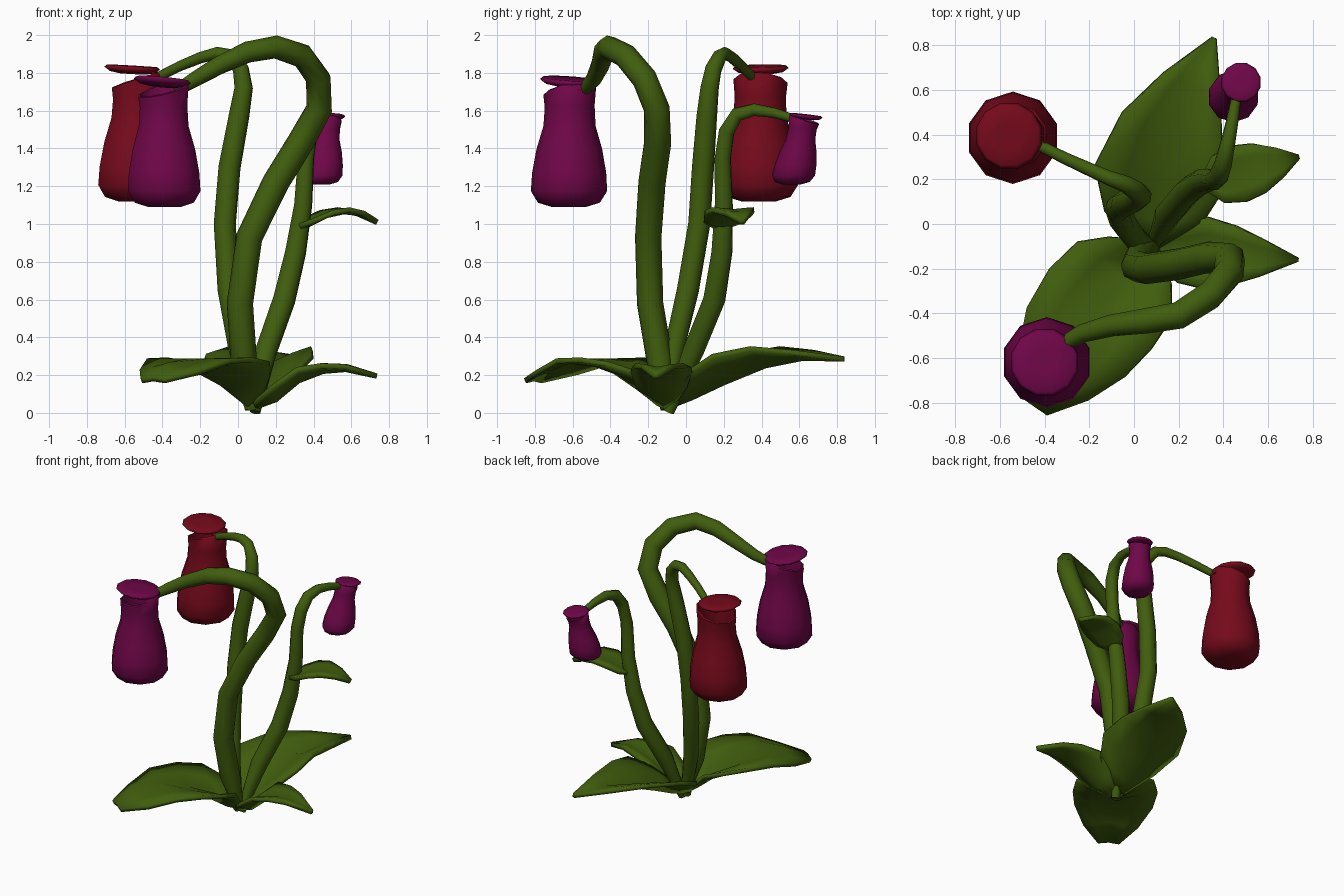
import bpy, bmesh, math
from mathutils import Vector

if "Cube" in bpy.data.objects:
    bpy.data.objects.remove(bpy.data.objects["Cube"])


def material(name, rgb):
    m = bpy.data.materials.new(name)
    m.diffuse_color = (*rgb, 1)
    m.use_nodes = True
    m.node_tree.nodes["Principled BSDF"].inputs["Base Color"].default_value = m.diffuse_color
    return m


GREEN = material("leaf_green", (0.052, 0.11, 0.004))
MAGENTA = material("magenta", (0.16, 0.002, 0.065))
RED = material("red", (0.18, 0.003, 0.011))


def finish(ob, mat, angle):
    ob.data.materials.append(mat)
    bpy.ops.object.select_all(action='DESELECT')
    ob.select_set(True)
    bpy.context.view_layer.objects.active = ob
    bpy.ops.object.shade_smooth_by_angle(angle=math.radians(angle))


def loft(name, rings, mat, closed=True, caps=True, thickness=0, angle=65):
    """Skin a list of point rings (or open strips) with quads."""
    bm = bmesh.new()
    vs = [[bm.verts.new(p) for p in r] for r in rings]
    n = len(vs[0])
    for a, b in zip(vs, vs[1:]):
        for i in range(n if closed else n - 1):
            j = (i + 1) % n
            bm.faces.new((a[i], a[j], b[j], b[i]))
    if caps:
        bm.faces.new(vs[0])
        bm.faces.new(vs[-1])
    bmesh.ops.recalc_face_normals(bm, faces=bm.faces)
    me = bpy.data.meshes.new(name)
    bm.to_mesh(me)
    bm.free()
    ob = bpy.data.objects.new(name, me)
    bpy.context.collection.objects.link(ob)
    if thickness:
        s = ob.modifiers.new("thickness", 'SOLIDIFY')
        s.thickness = thickness
        s.offset = 0
    finish(ob, mat, angle)
    return ob


def stem(name, pts):
    """Tapered eight-sided tube; each point is x, y, z, radius."""
    c = bpy.data.curves.new(name, 'CURVE')
    c.dimensions = '3D'
    c.bevel_depth = 1
    c.bevel_resolution = 2
    c.use_fill_caps = True
    sp = c.splines.new('POLY')
    sp.points.add(len(pts) - 1)
    for p, (x, y, z, r) in zip(sp.points, pts):
        p.co = (x, y, z, 1)
        p.radius = r
    ob = bpy.data.objects.new(name, c)
    bpy.context.collection.objects.link(ob)
    bpy.ops.object.select_all(action='DESELECT')
    ob.select_set(True)
    bpy.context.view_layer.objects.active = ob
    bpy.ops.object.convert(target='MESH')
    finish(bpy.context.view_layer.objects.active, GREEN, 65)


def leaf(name, pts):
    """Cupped blade; each point is midrib x, y, z, half width, edge lift."""
    rings = []
    for i, (x, y, z, w, lift) in enumerate(pts):
        a, b = pts[max(i - 1, 0)], pts[min(i + 1, len(pts) - 1)]
        t = Vector((b[0] - a[0], b[1] - a[1], 0)).normalized()
        side = Vector((t.y, -t.x, 0))
        rings.append([Vector((x, y, z + lift * abs(u) ** 0.8)) + side * w * u
                      for u in (-1, -0.55, 0, 0.55, 1)])
    loft(name, rings, GREEN, closed=False, caps=False, thickness=0.028)


def pitcher(name, bottom, top, size, hinge, lid, lid_r, tilt, mat):
    """Hollow hanging pitcher with slanted mouth, hinge tab and lid."""
    bottom, top = Vector(bottom), Vector(top)
    h = Vector((*hinge, 0)).normalized()
    n = 10
    # height fraction, radius, mouth slant
    profile = [(0.0, 0.45, 0), (0.035, 0.82, 0), (0.13, 1.01, 0), (0.28, 0.98, 0),
               (0.47, 0.87, 0), (0.66, 0.69, 0), (0.82, 0.66, 0.05),
               (0.95, 0.70, 0.2), (0.96, 0.64, 0.2), (0.8, 0.58, 0.05), (0.5, 0.7, 0)]
    rings = []
    for f, r, slant in profile:
        c = bottom.lerp(top, f)
        ring = []
        for i in range(n):
            a = 2 * math.pi * (i + 0.5) / n
            d = Vector((math.cos(a), math.sin(a), 0))
            ring.append(c + d * r * size + Vector((0, 0, slant * size * d.dot(h))))
        rings.append(ring)
    loft(name + "_body", rings, mat)
    # lid: thin dished disc rising away from the hinge
    lid = Vector(lid)
    m = 12
    rings = []
    for z, r in ((-0.2, 0.45), (-0.14, 0.8), (0.0, 1), (0.08, 0.9), (0.08, 0.4)):
        ring = []
        for i in range(m):
            a = 2 * math.pi * (i + 0.5) / m
            d = Vector((math.cos(a), math.sin(a), 0)) * r * lid_r
            ring.append(lid + d + Vector((0, 0, z * lid_r - tilt * d.dot(h))))
        rings.append(ring)
    loft(name + "_lid", rings, mat, angle=170)
    # hinge tab
    s = Vector((-h.y, h.x, 0)) * size * 0.2
    low = bottom.lerp(top, 0.95) + h * size * 0.62
    high = lid + h * lid_r * 0.7 - Vector((0, 0, tilt * lid_r * 0.7))
    k = h * size * 0.05
    loft(name + "_hinge", [[p - s - k, p + s - k, p + s + k, p - s + k]
                           for p in (low, high)], mat)


# stems
stem("front_stem", [
    (.08, -.10, .02, .035), (.03, -.14, .28, .07), (.01, -.19, .58, .07),
    (.06, -.20, .93, .07), (.20, -.18, 1.22, .072), (.33, -.15, 1.43, .072),
    (.43, -.155, 1.61, .07), (.425, -.22, 1.77, .068), (.34, -.32, 1.89, .065),
    (.20, -.41, 1.937, .062), (.05, -.435, 1.91, .058), (-.10, -.455, 1.84, .05),
    (-.23, -.49, 1.765, .042), (-.32, -.54, 1.71, .033)])
stem("left_stem", [
    (.07, -.10, .02, .035), (.0, -.06, .35, .055), (-.05, .01, .65, .06),
    (-.07, .07, 1.0, .06), (-.045, .09, 1.3, .06), (.005, .11, 1.57, .056),
    (.03, .125, 1.72, .05), (.015, .145, 1.82, .045), (-.04, .18, 1.89, .038),
    (-.11, .205, 1.905, .033), (-.20, .245, 1.88, .03), (-.31, .295, 1.835, .027),
    (-.44, .36, 1.77, .025)])
stem("right_stem", [
    (.09, -.09, .005, .03), (.15, .04, .33, .06), (.245, .15, .60, .062),
    (.305, .19, .85, .058), (.345, .20, 1.1, .05), (.36, .195, 1.35, .045),
    (.38, .215, 1.49, .044), (.40, .27, 1.58, .04), (.42, .36, 1.605, .034),
    (.44, .46, 1.59, .028), (.46, .58, 1.555, .022)])

# leaves
leaf("front_leaf", [
    (.08, -.09, .03, .04, .02), (.03, -.16, .06, .17, .15), (-.04, -.25, .13, .27, .13),
    (-.15, -.38, .22, .29, .06), (-.26, -.53, .275, .27, 0), (-.36, -.68, .255, .19, -.04),
    (-.45, -.81, .18, .075, -.01)])
leaf("back_leaf", [
    (.08, -.10, .03, .04, .02), (.09, .03, .08, .22, .13), (.11, .20, .16, .29, .14),
    (.17, .42, .25, .235, .09), (.26, .62, .29, .14, .03), (.36, .835, .285, .01, 0)])
leaf("right_leaf", [
    (.09, -.11, .03, .04, .02), (.20, -.13, .07, .13, .07), (.32, -.13, .17, .16, .06),
    (.45, -.14, .22, .13, .03), (.57, -.15, .23, .085, .015), (.735, -.16, .195, .01, 0)])
leaf("stem_leaf", [
    (.31, .18, .975, .03, .01), (.38, .20, 1.0, .11, .02), (.47, .225, 1.045, .13, .015),
    (.56, .25, 1.065, .115, .01), (.65, .275, 1.055, .07, 0), (.735, .30, 1.01, .01, 0)])

# hanging pitchers
pitcher("front_pitcher", (-.39, -.62, 1.09), (-.395, -.615, 1.74), .2,
        (.8, .6), (-.40, -.62, 1.758), .155, .11, MAGENTA)
pitcher("left_pitcher", (-.545, .385, 1.12), (-.53, .395, 1.79), .205,
        (1, -.25), (-.56, .395, 1.825), .152, .06, RED)
pitcher("right_pitcher", (.44, .56, 1.21), (.475, .63, 1.57), .113,
        (-.25, -.95), (.48, .635, 1.572), .09, -.12, MAGENTA)
